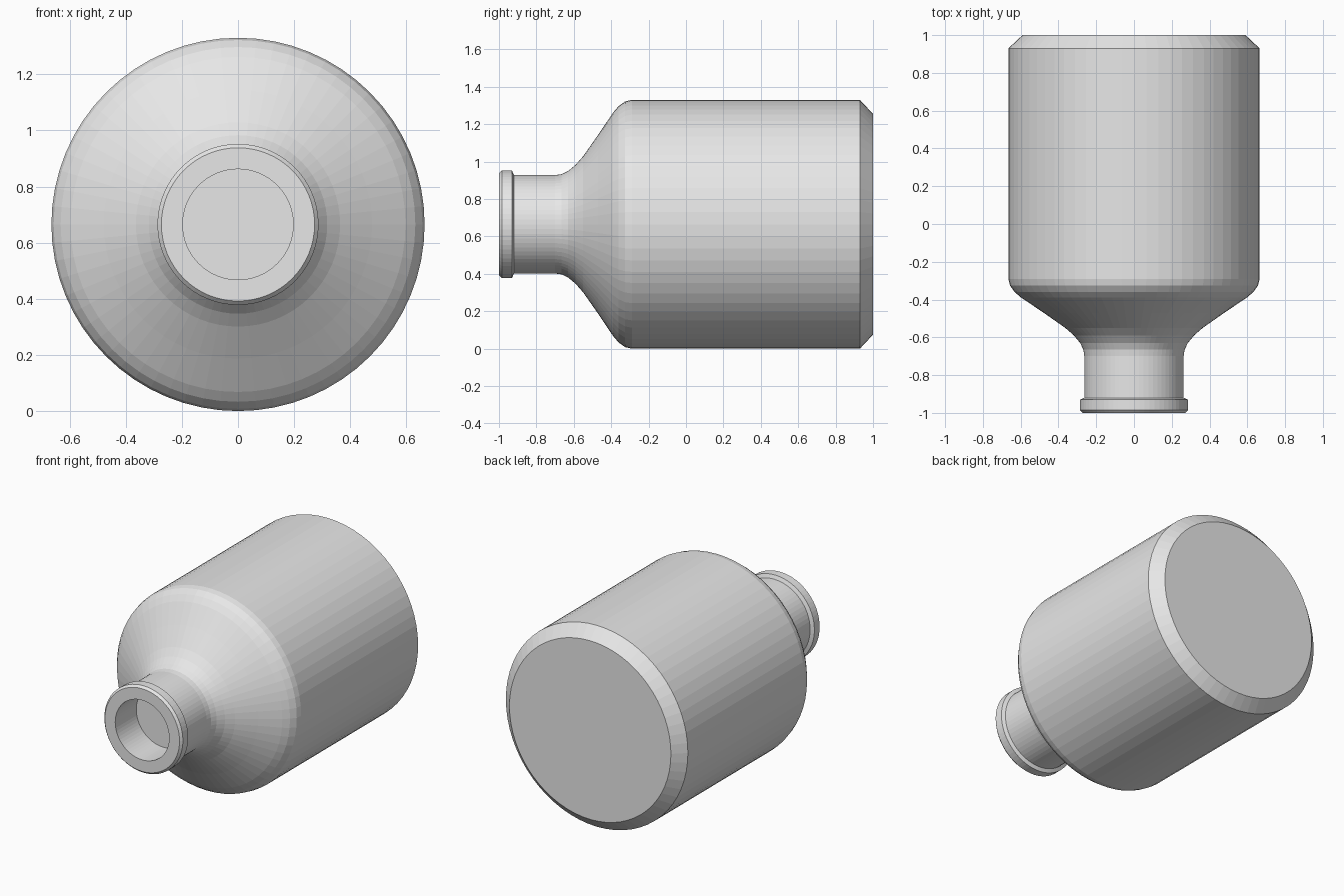
import bpy, bmesh, math

if "Cube" in bpy.data.objects:
    bpy.data.objects.remove(bpy.data.objects["Cube"])

SEGMENTS = 64
CENTER_Z = 0.665

grey = bpy.data.materials.new("plain grey")
grey.diffuse_color = (0.8, 0.8, 0.8, 1.0)
grey.use_nodes = True
grey.node_tree.nodes["Principled BSDF"].inputs["Base Color"].default_value = grey.diffuse_color


def lathe(name, profile):
    """Revolve (y, radius) points around the horizontal y axis."""
    bm = bmesh.new()
    verts = [bm.verts.new((0, y, r)) for y, r in profile]
    edges = [bm.edges.new(pair) for pair in zip(verts, verts[1:])]
    bmesh.ops.spin(bm, geom=verts + edges, cent=(0, 0, 0), axis=(0, 1, 0),
                   angle=math.tau, steps=SEGMENTS, use_merge=False)
    bmesh.ops.remove_doubles(bm, verts=bm.verts, dist=0.0005)
    bmesh.ops.recalc_face_normals(bm, faces=bm.faces)
    mesh = bpy.data.meshes.new(name)
    bm.to_mesh(mesh)
    bm.free()
    mesh.materials.append(grey)
    obj = bpy.data.objects.new(name, mesh)
    obj.location.z = CENTER_Z
    bpy.context.collection.objects.link(obj)
    return obj


# Chamfered base and straight body wall
base = [(1.0, 0.0), (1.0, 0.59), (0.93, 0.665), (-0.29, 0.665)]
# Rounded shoulder flowing into the neck
shoulder = [(-0.325, 0.657), (-0.36, 0.632), (-0.39, 0.597), (-0.47, 0.478),
            (-0.55, 0.364), (-0.59, 0.318), (-0.63, 0.285), (-0.665, 0.268),
            (-0.70, 0.263)]
# Neck with a raised lip
lip = [(-0.92, 0.263), (-0.93, 0.287), (-0.985, 0.287), (-1.0, 0.273)]
# Blind bore in the mouth
bore = [(-1.0, 0.197), (-0.78, 0.197), (-0.78, 0.0)]

lathe("bottle", base + shoulder + lip + bore)
